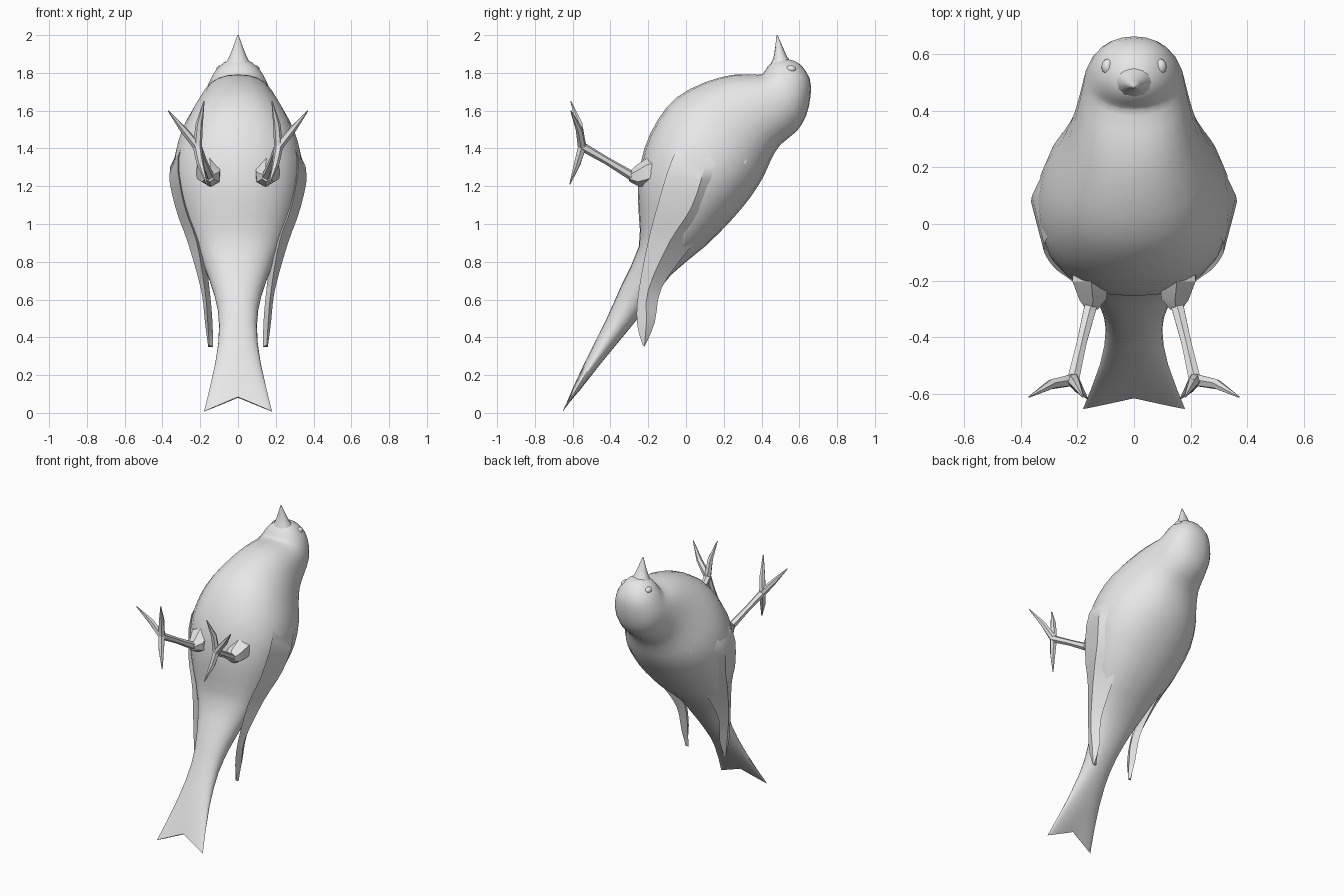
import bpy, bmesh, math
from mathutils import Vector

if "Cube" in bpy.data.objects:
    bpy.data.objects.remove(bpy.data.objects["Cube"])

grey = bpy.data.materials.new("plain_grey")
grey.diffuse_color = (0.8, 0.8, 0.8, 1)
grey.use_nodes = True
grey.node_tree.nodes["Principled BSDF"].inputs["Base Color"].default_value = grey.diffuse_color


def loft(name, rings, angle=40):
    """Skin a list of equal-length point rings and cap both ends."""
    bm = bmesh.new()
    rows = [[bm.verts.new(p) for p in r] for r in rings]
    n = len(rows[0])
    for a, b in zip(rows, rows[1:]):
        for i in range(n):
            j = (i + 1) % n
            bm.faces.new((a[i], a[j], b[j], b[i]))
    bm.faces.new(rows[0][::-1])
    bm.faces.new(rows[-1])
    bmesh.ops.recalc_face_normals(bm, faces=bm.faces)
    me = bpy.data.meshes.new(name)
    bm.to_mesh(me)
    bm.free()
    me.materials.append(grey)
    ob = bpy.data.objects.new(name, me)
    bpy.context.collection.objects.link(ob)
    bpy.context.view_layer.objects.active = ob
    ob.select_set(True)
    bpy.ops.object.shade_smooth_by_angle(angle=math.radians(angle))
    ob.select_set(False)
    return ob


def spline(keys, steps):
    """Catmull-Rom interpolation through tuples of numbers."""
    out = []
    for i in range(len(keys) - 1):
        p0, p1 = keys[max(i - 1, 0)], keys[i]
        p2, p3 = keys[i + 1], keys[min(i + 2, len(keys) - 1)]
        for s in range(steps):
            t = s / steps
            out.append(tuple(
                0.5 * (2*b + (c - a)*t + (2*a - 5*b + 4*c - d)*t*t
                       + (3*b - a - 3*c + d)*t**3)
                for a, b, c, d in zip(p0, p1, p2, p3)))
    return out + [keys[-1]]


def oval(key, n):
    """Oval ring from a belly point (y, z), a back point (y, z) and a half width."""
    fy, fz, by, bz, w = key
    pts = []
    for i in range(n):
        a = 2 * math.pi * i / n
        s, c = math.sin(a), math.cos(a)
        x = w * math.copysign(abs(s) ** 0.9, s)
        t = 0.5 - 0.5 * math.copysign(abs(c) ** 0.95, c)
        pts.append(Vector((x, fy + (by - fy)*t, fz + (bz - fz)*t)))
    return pts


def tube(name, path, radii, n=6):
    """Tapered low-sided tube along a path."""
    path = [Vector(p) for p in path]
    rings = []
    for i, p in enumerate(path):
        d = path[min(i + 1, len(path) - 1)] - path[max(i - 1, 0)]
        q = d.to_track_quat('Z', 'X')
        rings.append([p + q @ Vector((radii[i] * math.cos(2*math.pi*k/n),
                                      radii[i] * math.sin(2*math.pi*k/n), 0))
                      for k in range(n)])
    return loft(name, rings, 30)


# Body, head and tail in one skin: belly y z, back y z, half width
body_keys = [
    (-0.655, 0.01, -0.65, 0.005, 0.18),
    (-0.53, 0.28, -0.46, 0.25, 0.12),
    (-0.42, 0.50, -0.32, 0.42, 0.10),
    (-0.34, 0.68, -0.20, 0.57, 0.125),
    (-0.25, 0.88, -0.08, 0.73, 0.19),
    (-0.25, 1.05, 0.10, 0.88, 0.265),
    (-0.255, 1.22, 0.24, 1.02, 0.32),
    (-0.22, 1.40, 0.34, 1.14, 0.345),
    (-0.15, 1.55, 0.41, 1.25, 0.325),
    (-0.05, 1.67, 0.45, 1.34, 0.28),
    (0.10, 1.75, 0.50, 1.42, 0.23),
    (0.25, 1.79, 0.585, 1.49, 0.195),
    (0.38, 1.79, 0.635, 1.57, 0.175),
    (0.41, 1.80, 0.66, 1.68, 0.155),
    (0.43, 1.83, 0.655, 1.77, 0.125),
    (0.46, 1.86, 0.61, 1.84, 0.08),
    (0.50, 1.88, 0.57, 1.865, 0.03),
]
body_rings = [oval(k, 24) for k in spline(body_keys, 2)]
for p in body_rings[0]:  # forked tail end
    f = 1 - abs(p.x) / 0.18
    p.y += 0.04 * f
    p.z += 0.075 * f
loft("body", body_rings)

# Beak
loft("beak", [oval(k, 12) for k in (
    (0.435, 1.82, 0.575, 1.84, 0.078), (0.463, 1.88, 0.535, 1.885, 0.048),
    (0.473, 1.94, 0.511, 1.94, 0.025), (0.479, 2.0, 0.485, 2.0, 0.003))])

# Wing sections: front edge, outer ridge, back edge
wing_keys = [
    ((.235, .05, 1.53), (.235, .17, 1.50), (.20, .29, 1.49)),
    ((.318, -.07, 1.35), (.36, .10, 1.30), (.255, .32, 1.33)),
    ((.285, -.15, 1.10), (.332, .03, 1.09), (.225, .17, 1.05)),
    ((.220, -.20, 0.91), (.265, -.09, 0.90), (.185, .01, 0.86)),
    ((.175, -.25, 0.65), (.195, -.20, 0.65), (.165, -.13, 0.66)),
    ((.160, -.26, 0.48), (.175, -.21, 0.48), (.150, -.165, 0.48)),
    ((.153, -.23, 0.36), (.158, -.22, 0.35), (.153, -.215, 0.36)),
]
flat = [sum(k, ()) for k in wing_keys]

for side, s in (("right", 1), ("left", -1)):
    def m(*p):
        return Vector((s * p[0], p[1], p[2]))

    # Wing
    rings = []
    for k in spline(flat, 3):
        f, o, b = k[0:3], k[3:6], k[6:9]
        inner = (min((f[0] + b[0]) / 2, o[0]) - 0.02, o[1], o[2])
        rings.append([m(*f), m(*o), m(*b), m(*inner)])
    loft(side + "_wing", rings, 35)

    # Thigh and shank
    tube(side + "_thigh", [m(.165, -.14, 1.29), m(.155, -.18, 1.28),
                           m(.145, -.26, 1.25), m(.15, -.30, 1.25)],
         [.06, .075, .055, .025])
    ankle = m(.215, -.55, 1.41)
    tube(side + "_shank", [m(.148, -.27, 1.245), m(.185, -.42, 1.335), ankle],
         [.026, .02, .024])

    # Toes
    for label, mid, tip in (("outer", (.29, -.565, 1.50), (.37, -.61, 1.60)),
                            ("inner", (.205, -.565, 1.53), (.18, -.61, 1.65)),
                            ("hind", (.20, -.575, 1.32), (.165, -.615, 1.21))):
        tube(f"{side}_{label}_toe", [ankle, m(*mid), m(*tip)],
             [.024, .019, .003])

    # Eye
    bpy.ops.mesh.primitive_uv_sphere_add(segments=12, ring_count=8, radius=1,
                                         location=m(.093, .555, 1.82))
    eye = bpy.context.object
    eye.name = side + "_eye"
    eye.scale = (.022, .028, .02)
    eye.data.materials.append(grey)
    bpy.ops.object.shade_smooth()
    eye.select_set(False)
